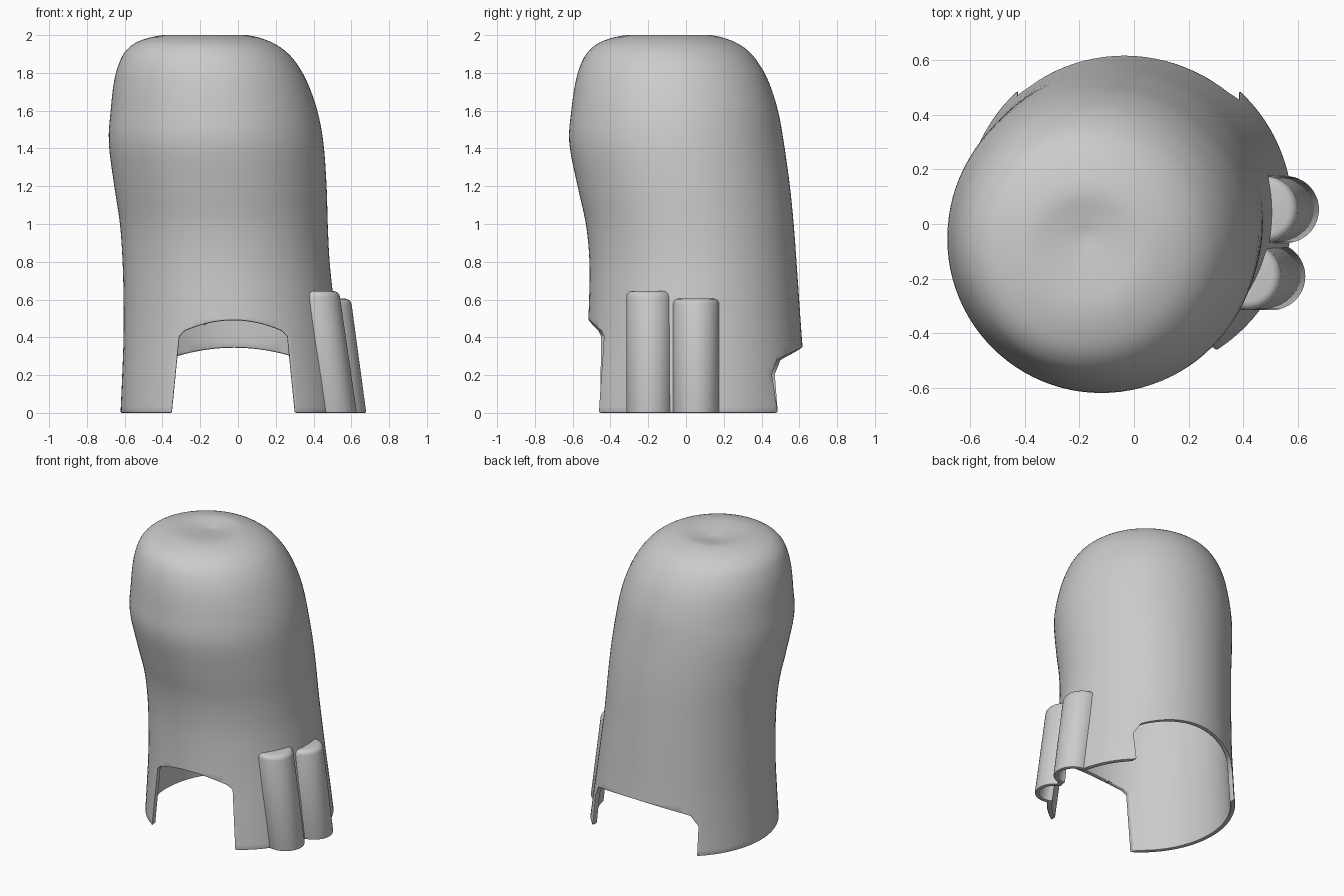
import bpy, bmesh, math
from mathutils import Matrix, Vector

if "Cube" in bpy.data.objects:
    bpy.data.objects.remove(bpy.data.objects["Cube"])

WALL = 0.03
SEGMENTS = 96
STEPS = 4

# Body sections from the floor up: height, centre x, centre y, radius
SECTIONS = [Vector(s) for s in (
    (0, -.02, .045, .602), (.2, -.028, .045, .585), (.4, -.038, .045, .568),
    (.6, -.05, .043, .556), (.8, -.063, .037, .548), (1, -.075, .02, .55),
    (1.2, -.093, -.012, .562), (1.43, -.116, -.05, .568), (1.6, -.127, -.06, .547),
    (1.75, -.145, -.073, .512), (1.85, -.16, -.085, .47), (1.92, -.173, -.093, .418),
    (1.97, -.18, -.097, .34), (2, -.175, -.09, .22), (1.99, -.175, -.06, .1),
    (1.975, -.175, -.045, 0))]


def make_object(name, bm):
    bmesh.ops.recalc_face_normals(bm, faces=bm.faces)
    mesh = bpy.data.meshes.new(name)
    bm.to_mesh(mesh)
    bm.free()
    obj = bpy.data.objects.new(name, mesh)
    bpy.context.collection.objects.link(obj)
    return obj


def smooth_sections():
    """Catmull-Rom curve through the body sections."""
    last = len(SECTIONS) - 1
    result = []
    for i in range(last):
        a, b, c, d = (SECTIONS[min(max(i + k, 0), last)] for k in (-1, 0, 1, 2))
        for s in range(STEPS):
            t = s / STEPS
            result.append(b + .5 * t * ((c - a) + t * ((2 * a - 5 * b + 4 * c - d)
                                                       + t * (3 * (b - c) + d - a))))
    return result


def make_body(name, inset):
    bm = bmesh.new()
    rings = []
    for z, cx, cy, r in smooth_sections():
        r = max(r - inset, .004)
        rings.append([bm.verts.new((cx + r * math.cos(a), cy + r * math.sin(a), z - inset))
                      for a in (2 * math.pi * k / SEGMENTS for k in range(SEGMENTS))])
    for low, high in zip(rings, rings[1:]):
        for k in range(SEGMENTS):
            n = (k + 1) % SEGMENTS
            bm.faces.new((low[k], low[n], high[n], high[k]))
    bm.faces.new(rings[0])
    bm.faces.new(rings[-1])
    return make_object(name, bm)


def make_tube(name, x, y, radius, height, lean, inset):
    """Leaning round post with a softened top; inset makes its hollow."""
    bm = bmesh.new()
    bottom, top = -2 * inset, height - inset
    bmesh.ops.create_cone(bm, cap_ends=True, segments=48, radius1=radius - inset,
                          radius2=radius - inset, depth=top - bottom,
                          matrix=Matrix.Translation((0, 0, (top + bottom) / 2)))
    rim = [e for e in bm.edges if all(v.co.z > top - .01 for v in e.verts)]
    bmesh.ops.bevel(bm, geom=rim, offset=.03, segments=4, profile=.5, affect='EDGES')
    for v in bm.verts:
        v.co.x += x - lean * v.co.z
        v.co.y += y
    return make_object(name, bm)


def make_arch(name, cx, foot, shoulder, spring, rise, corner, y0, y1):
    """Arched opening extruded along y, with rounded upper corners."""
    outline = [(cx - foot, -.1), (cx + foot, -.1)]
    for k in range(21):
        u = 1 - k / 10
        x = shoulder * u
        z = spring + rise * (1 - u * u)
        edge = shoulder - abs(x)
        if edge < corner:
            z -= corner - math.sqrt(corner ** 2 - (corner - edge) ** 2)
        outline.append((cx + x, z))
    bm = bmesh.new()
    face = bm.faces.new([bm.verts.new((x, y0, z)) for x, z in outline])
    moved = bmesh.ops.extrude_face_region(bm, geom=[face])["geom"]
    bmesh.ops.translate(bm, vec=(0, y1 - y0, 0),
                        verts=[g for g in moved if isinstance(g, bmesh.types.BMVert)])
    return make_object(name, bm)


TUBES = ((.505, -.192, .124, .645, .145), (.556, .053, .123, .605, .135))

# Solid outside, then hollows and openings
shell = make_body("finger_shell", 0)
tools = [("UNION", make_tube("outer_tube", *t, 0)) for t in TUBES]
tools.append(("DIFFERENCE", make_body("body_hollow", WALL)))
tools += [("DIFFERENCE", make_tube("tube_hollow", *t, WALL)) for t in TUBES]
tools.append(("DIFFERENCE", make_arch("front_opening", -.025, .335, .285, .42, .07, .015, -1, -.1)))
tools.append(("DIFFERENCE", make_arch("back_opening", -.02, .405, .405, .265, .08, .06, .1, 1)))

bpy.context.view_layer.objects.active = shell
shell.select_set(True)
for operation, tool in tools:
    mod = shell.modifiers.new(tool.name, "BOOLEAN")
    mod.operation, mod.object, mod.solver = operation, tool, "EXACT"
    bpy.ops.object.modifier_apply(modifier=mod.name)
    bpy.data.objects.remove(tool)

# Soften the cut rims around the feet and openings
bm = bmesh.new()
bm.from_mesh(shell.data)
bmesh.ops.remove_doubles(bm, verts=bm.verts, dist=.002)
bmesh.ops.dissolve_degenerate(bm, edges=bm.edges, dist=.001)
rims = [e for e in bm.edges if len(e.link_faces) == 2 and e.calc_face_angle_signed(0) > .9
        and e.verts[0].co.z < .52]
bmesh.ops.bevel(bm, geom=rims, offset=.008, segments=2, profile=.5, affect='EDGES',
                clamp_overlap=False)
bm.to_mesh(shell.data)
bm.free()

grey = bpy.data.materials.new("light_grey")
grey.use_nodes = True
colour = (.6, .6, .6, 1)
grey.diffuse_color = colour
grey.node_tree.nodes["Principled BSDF"].inputs["Base Color"].default_value = colour
shell.data.materials.clear()
shell.data.materials.append(grey)
bpy.ops.object.shade_smooth_by_angle(angle=math.radians(40))
